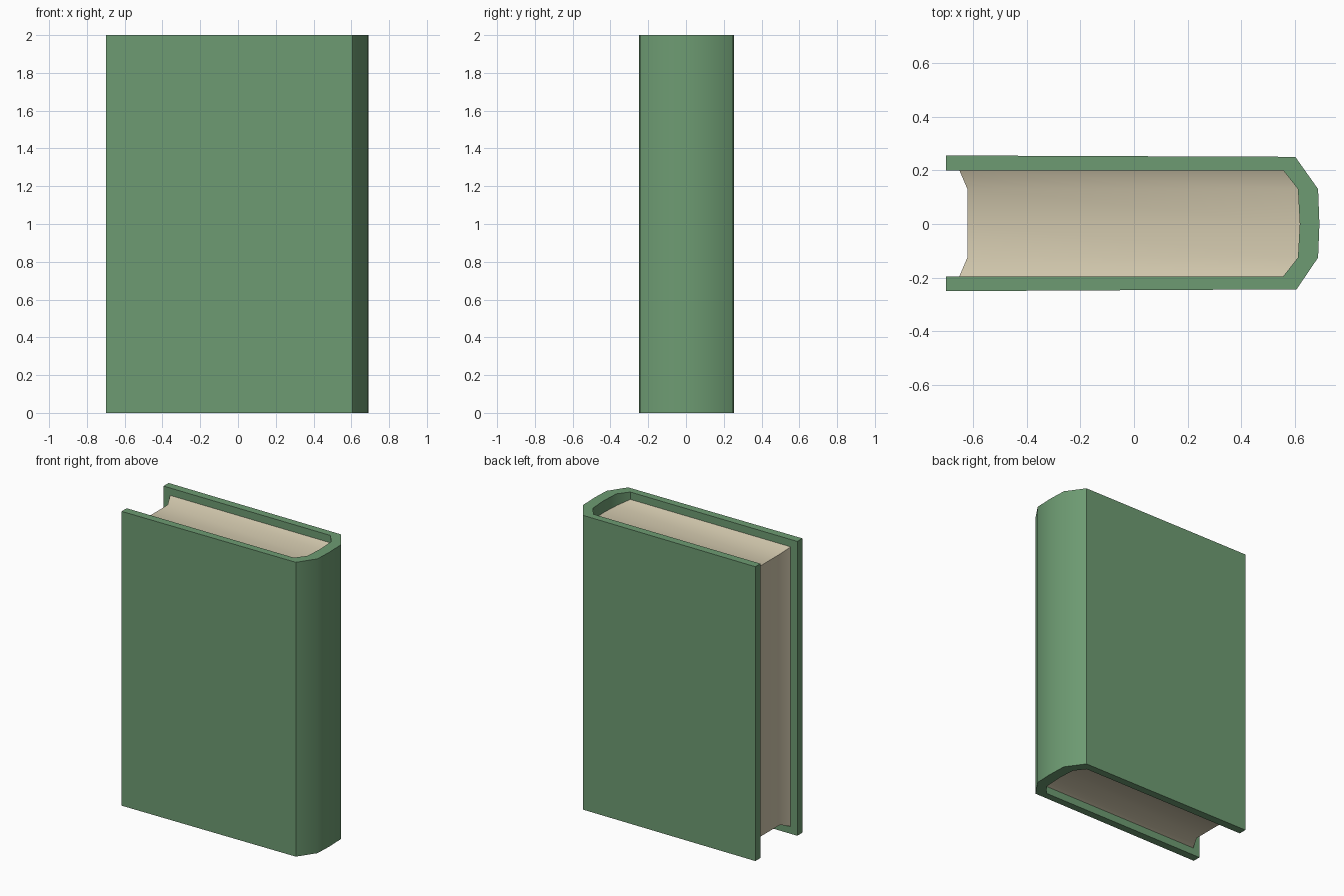
import bpy, bmesh, math

if "Cube" in bpy.data.objects:
    bpy.data.objects.remove(bpy.data.objects["Cube"])


def material(name, rgb):
    m = bpy.data.materials.new(name)
    m.diffuse_color = (*rgb, 1)
    m.use_nodes = True
    m.node_tree.nodes["Principled BSDF"].inputs["Base Color"].default_value = m.diffuse_color
    return m


def loft(name, rings, mat, angle):
    """Join equal-length rings of points into a closed, capped solid."""
    bm = bmesh.new()
    loops = [[bm.verts.new(p) for p in ring] for ring in rings]
    n = len(loops[0])
    for a, b in zip(loops, loops[1:]):
        for i in range(n):
            j = (i + 1) % n
            bm.faces.new((a[i], a[j], b[j], b[i]))
    bm.faces.new(loops[0])
    bm.faces.new(loops[-1])
    bmesh.ops.recalc_face_normals(bm, faces=bm.faces)
    mesh = bpy.data.meshes.new(name)
    bm.to_mesh(mesh)
    bm.free()
    obj = bpy.data.objects.new(name, mesh)
    bpy.context.collection.objects.link(obj)
    mesh.materials.append(mat)
    bpy.ops.object.select_all(action='DESELECT')
    obj.select_set(True)
    bpy.context.view_layer.objects.active = obj
    bpy.ops.object.shade_smooth_by_angle(angle=math.radians(angle))
    return obj


green = material("green_cloth", (0.155, 0.33, 0.17))
cream = material("cream_paper", (0.63, 0.565, 0.41))

# Cover: U-shaped profile with a faceted rounded spine, extruded upward
outer = [(-0.70, 0.255), (0.60, 0.25), (0.685, 0.13),
         (0.69, 0.0), (0.685, -0.125), (0.605, -0.243), (-0.70, -0.25)]
inner = [(-0.70, -0.195), (0.555, -0.195), (0.61, -0.125),
         (0.617, 0.0), (0.61, 0.13), (0.555, 0.20), (-0.70, 0.20)]
profile = outer + inner
loft("cover", [[(x, y, z) for x, y in profile] for z in (0, 2)], green, 50)

# Page block: rectangles lofted across the thickness, slightly hollow in the middle
stations = [(-0.195, -0.65, 0.555, 0.05), (-0.125, -0.62, 0.61, 0.08),
            (0.0, -0.62, 0.617, 0.08), (0.13, -0.62, 0.61, 0.08),
            (0.20, -0.65, 0.555, 0.05)]
loft("pages", [[(x0, y, i), (x1, y, i), (x1, y, 2 - i), (x0, y, 2 - i)]
               for y, x0, x1, i in stations], cream, 50)
